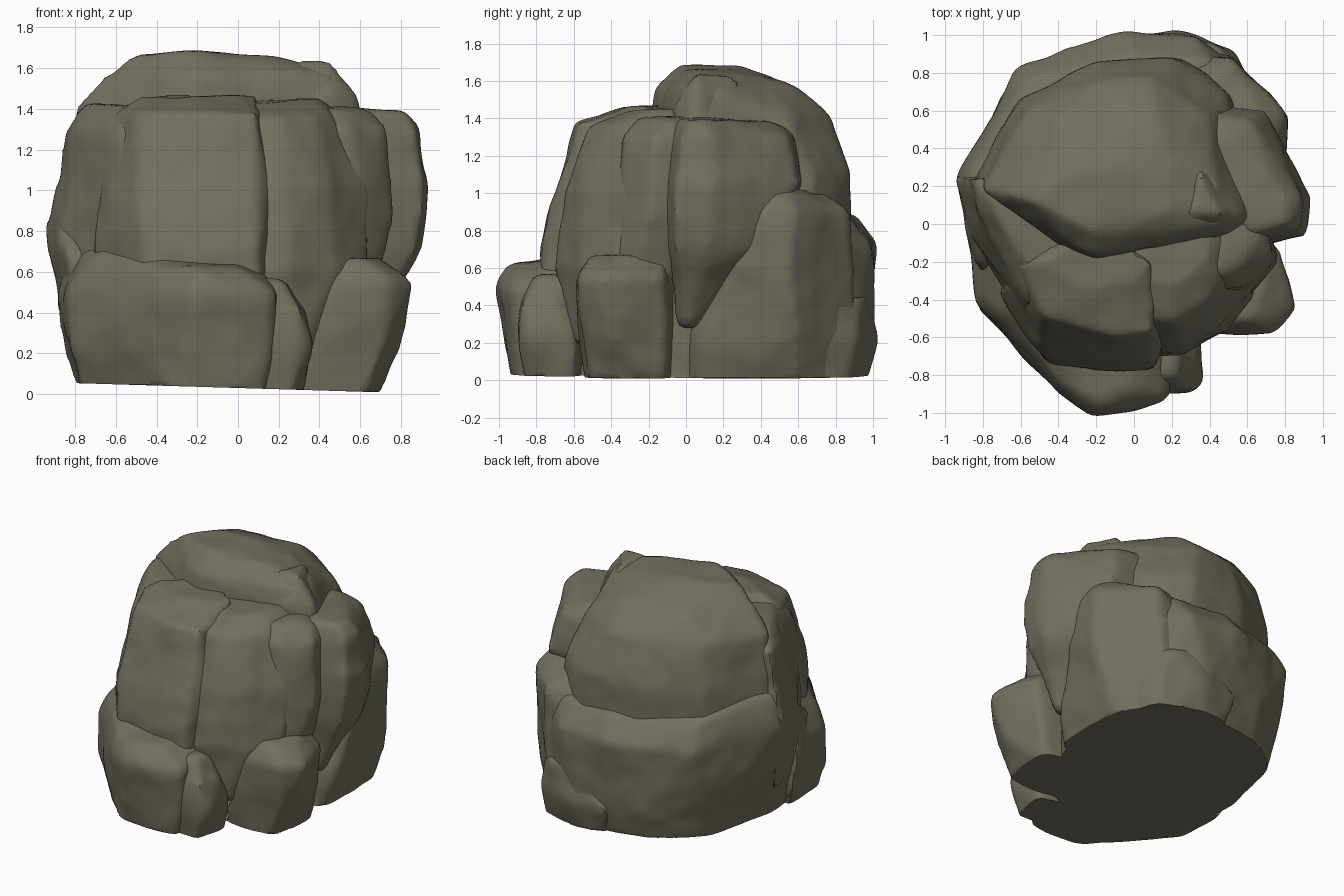
import bpy
import bmesh
from mathutils import Vector, noise

default = bpy.data.objects.get("Cube")
if default:
    bpy.data.objects.remove(default, do_unlink=True)

# One weathered stone colour
stone = bpy.data.materials.new("olive grey stone")
stone.use_nodes = True
colour = (.17, .16, .115, 1)
stone.diffuse_color = colour
shader = stone.node_tree.nodes["Principled BSDF"]
shader.inputs["Base Color"].default_value = colour
shader.inputs["Roughness"].default_value = .9


def ground_height(x):
    """The underside is one flat cut with a slight tilt."""
    return max(0, .03 - .03 * x)


def boulder(name, rings, smoothing=5, roughness=.022):
    """Hull through horizontal outlines, softened and worn into a rock."""
    bm = bmesh.new()
    for z, outline in rings:
        for x, y in outline:
            bm.verts.new((x, y, z))
    hull = bmesh.ops.convex_hull(bm, input=bm.verts)
    loose = [v for v in set(hull["geom_interior"] + hull["geom_unused"])
             if isinstance(v, bmesh.types.BMVert)]
    bmesh.ops.delete(bm, geom=loose, context="VERTS")
    bmesh.ops.recalc_face_normals(bm, faces=bm.faces)
    mesh = bpy.data.meshes.new(name)
    bm.to_mesh(mesh)
    bm.free()
    mesh.materials.append(stone)
    rock = bpy.data.objects.new(name, mesh)
    bpy.context.collection.objects.link(rock)

    # Even out the surface and round its edges
    remesh = rock.modifiers.new("even surface", "REMESH")
    remesh.mode = "VOXEL"
    remesh.voxel_size = .03
    worn = rock.modifiers.new("worn edges", "SMOOTH")
    worn.iterations = smoothing
    worn.factor = .5
    bpy.ops.object.select_all(action="DESELECT")
    rock.select_set(True)
    bpy.context.view_layer.objects.active = rock
    for modifier in (remesh.name, worn.name):
        bpy.ops.object.modifier_apply(modifier=modifier)

    # Gentle dents, then the flat underside
    normals = [v.normal.copy() for v in rock.data.vertices]
    for v, normal in zip(rock.data.vertices, normals):
        broad = noise.noise(v.co * 3)
        fine = noise.noise(v.co * 8 + Vector((5, 2, 7)))
        v.co += normal * roughness * (broad + fine * .3)
        v.co.z = max(v.co.z, ground_height(v.co.x))
    bpy.ops.object.shade_smooth_by_angle(angle=.7)
    return rock


# Broad base with the ledge that runs round the back
boulder("back_base", [
    (-.1, [(-.7, -.4), (-.72, .1), (-.6, .6), (-.3, .85), (.2, .92),
           (.5, .8), (.6, 0), (.4, -.5), (-.4, -.7)]),
    (.25, [(-.8, .2), (-.65, .7), (-.3, .93), (.2, 1.01), (.5, .88),
           (.6, 0), (-.8, -.3)]),
    (.72, [(-.94, .25), (-.62, .83), (-.35, .94), (-.05, 1.02), (.32, 1),
           (.5, .86), (.6, 0), (-.85, -.2)]),
    (.88, [(-.92, .25), (-.58, .77), (0, .9), (.4, .85), (.5, 0)]),
    (1.02, [(-.88, .25), (-.7, .4)]),
])

# High rounded mass at the back
boulder("crown", [
    (.7, [(-.86, .2), (-.62, .66), (-.2, .86), (.25, .88), (.6, .65),
          (.7, .2)]),
    (1.1, [(-.86, .22), (-.6, .66), (-.2, .86), (.2, .88), (.5, .7),
           (.6, .1)]),
    (1.4, [(-.8, .18), (-.56, .6), (-.2, .76), (.1, .78), (.4, .55),
           (.6, .05), (.5, -.04), (.3, -.06), (-.2, -.2), (-.4, -.12)]),
    (1.56, [(-.66, .15), (-.4, .55), (.1, .6), (.45, .2), (.45, 0),
            (-.2, -.18), (-.36, -.1)]),
    (1.68, [(-.52, .1), (-.4, .25), (-.1, .3), (-.2, -.05)]),
    (1.64, [(.3, .1), (.2, .3)]),
])
boulder("crown_corner", [
    (1.2, [(.2, -.06), (.6, 0), (.55, .3), (.2, .4)]),
    (1.45, [(.23, -.08), (.45, -.06), (.6, .03), (.4, .35)]),
    (1.64, [(.28, .06), (.45, .06), (.35, .25)]),
], smoothing=3)

# Flat shoulder behind the front face
boulder("left_shoulder", [
    (.3, [(-.85, .2), (-.8, -.2), (-.5, -.6), (.1, -.6), (.1, .2)]),
    (.8, [(-.94, .25), (-.86, -.05), (-.56, -.56), (0, -.6), (.1, .3)]),
    (1.28, [(-.86, .25), (-.82, .05), (-.58, -.42), (0, -.5), (.1, .3)]),
    (1.42, [(-.76, .15), (-.7, 0), (-.5, -.3), (0, -.3), (0, .2)]),
])

# Two great upright slabs of the front face
boulder("front_slab", [
    (.4, [(-.7, -.35), (-.45, -.76), (.1, -.76), (.1, -.2)]),
    (.7, [(-.72, -.35), (-.46, -.74), (-.1, -.79), (.1, -.77),
          (.15, -.6), (.1, -.2)]),
    (1, [(-.68, -.33), (-.5, -.64), (-.1, -.71), (.1, -.7), (.16, -.6)]),
    (1.38, [(-.62, -.2), (-.5, -.48), (-.1, -.6), (.1, -.58),
            (.13, -.4)]),
    (1.47, [(-.5, -.2), (-.3, -.35), (0, -.32), (.1, -.2), (-.2, 0)]),
], smoothing=4)
boulder("front_right_slab", [
    (.2, [(-.1, -.6), (.3, -.62), (.5, -.4), (.4, 0)]),
    (.6, [(0, -.68), (.25, -.7), (.48, -.58), (.63, -.4), (.6, 0)]),
    (1, [(0, -.62), (.25, -.64), (.46, -.53), (.66, -.3), (.6, 0)]),
    (1.36, [(0, -.52), (.2, -.53), (.4, -.4), (.46, -.32), (.5, 0)]),
    (1.44, [(0, -.3), (.2, -.34), (.4, -.2), (.4, 0), (0, 0)]),
], smoothing=4)
boulder("corner_column", [
    (.4, [(.4, -.45), (.64, -.35), (.66, -.1), (.3, 0)]),
    (.85, [(.4, -.42), (.62, -.37), (.76, -.2), (.7, 0), (.3, 0)]),
    (1.3, [(.38, -.34), (.55, -.33), (.74, -.16), (.7, .05), (.3, 0)]),
    (1.4, [(.4, -.25), (.55, -.23), (.65, -.1), (.5, .05)]),
], smoothing=4)

# Leaning pillar on the flank
boulder("side_pillar", [
    (.28, [(.6, -.05), (.68, 0), (.6, .1), (.4, .1)]),
    (.7, [(.6, -.12), (.88, -.06), (.9, .12), (.76, .4), (.4, .5)]),
    (1.05, [(.6, -.12), (.92, -.06), (.94, .14), (.7, .6), (.4, .65)]),
    (1.3, [(.6, -.1), (.88, -.03), (.89, .13), (.62, .54), (.35, .6)]),
    (1.4, [(.6, -.04), (.82, 0), (.8, .12), (.52, .45), (.3, .4)]),
], smoothing=4)

# Boulders around the foot
boulder("back_side_boulder", [
    (-.1, [(.6, 0), (.64, .1), (.64, .6), (.45, .84), (.1, .8), (.1, 0)]),
    (.25, [(.6, .02), (.72, .1), (.76, .6), (.5, .92), (.1, .9)]),
    (.6, [(.6, .12), (.78, .25), (.83, .55), (.52, .9), (.2, .9)]),
    (.9, [(.6, .35), (.79, .38), (.8, .58), (.52, .87), (.3, .8)]),
    (1.03, [(.5, .4), (.74, .44), (.7, .55), (.4, .7)]),
], smoothing=4)
boulder("back_foot_boulder", [
    (-.1, [(.1, .6), (.55, .65), (.5, .86), (.2, .94), (0, .9)]),
    (.22, [(.1, .6), (.65, .68), (.54, .92), (.25, 1.02), (-.05, 1)]),
    (.45, [(.2, .6), (.6, .8), (.45, .95), (.2, .99)]),
])
boulder("front_boulder", [
    (-.1, [(-.75, -.1), (-.74, -.45), (-.3, -.9), (.1, -.9), (.2, -.5)]),
    (.2, [(-.85, 0), (-.82, -.45), (-.42, -.86), (-.22, -.97),
          (.03, -.95), (.17, -.88), (.2, -.5)]),
    (.5, [(-.9, -.02), (-.83, -.4), (-.4, -.91), (-.22, -1.02),
          (0, -.99), (.18, -.92), (.2, -.5)]),
    (.62, [(-.86, -.05), (-.76, -.42), (-.4, -.85), (-.2, -.95),
           (0, -.88), (.1, -.6)]),
    (.73, [(-.74, -.2), (-.62, -.45)]),
    (.66, [(-.3, -.65), (0, -.65)]),
], smoothing=4)
boulder("front_pebble", [
    (-.1, [(0, -.85), (.25, -.86), (.3, -.6), (0, -.5)]),
    (.25, [(0, -.88), (.3, -.89), (.36, -.84), (.35, -.6), (0, -.5)]),
    (.42, [(.1, -.88), (.3, -.87), (.34, -.7), (.1, -.5)]),
    (.56, [(.1, -.8), (.22, -.8), (.24, -.65), (.1, -.6)]),
], smoothing=3)
boulder("side_foot_boulder", [
    (-.1, [(.25, -.5), (.6, -.52), (.66, -.1), (.2, 0)]),
    (.25, [(.33, -.57), (.72, -.56), (.8, -.4), (.72, -.1), (.2, 0)]),
    (.55, [(.46, -.59), (.74, -.57), (.85, -.45), (.77, -.1), (.3, 0)]),
    (.67, [(.5, -.5), (.62, -.5), (.7, -.3), (.65, -.12), (.4, -.1)]),
], smoothing=4)
